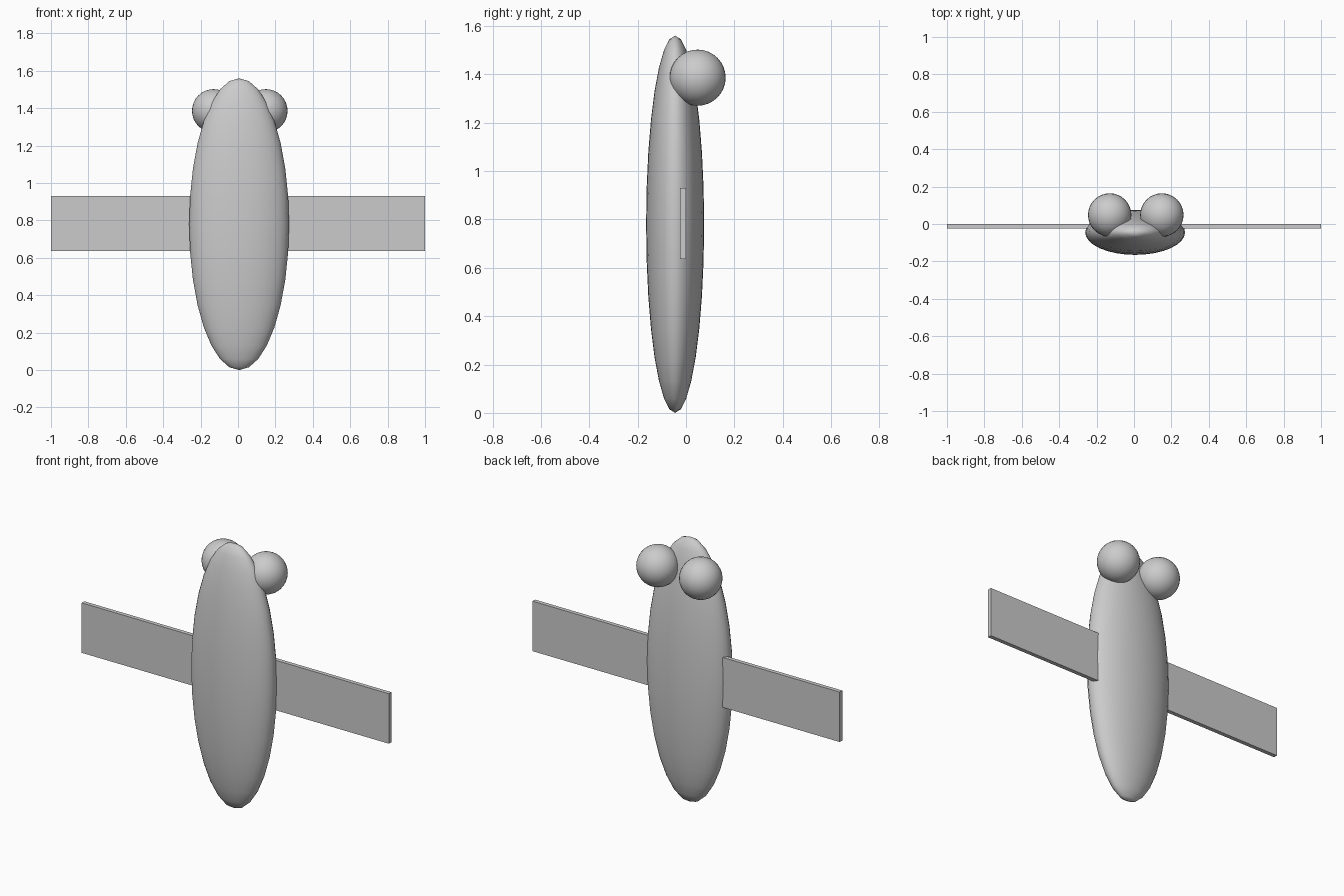
import bpy

cube = bpy.data.objects.get("Cube")
if cube:
    bpy.data.objects.remove(cube, do_unlink=True)

# Single plain grey finish
grey = bpy.data.materials.new("light_grey")
grey.use_nodes = True
COLOUR = (0.6, 0.6, 0.6, 1)
grey.diffuse_color = COLOUR
bsdf = next(n for n in grey.node_tree.nodes if n.type == "BSDF_PRINCIPLED")
bsdf.inputs["Base Color"].default_value = COLOUR


def finish(name, scale):
    """Name, scale and colour the newly added part."""
    obj = bpy.context.object
    obj.name = name
    obj.scale = scale
    bpy.ops.object.transform_apply(location=False, rotation=False, scale=True)
    obj.data.materials.append(grey)
    return obj


def ellipsoid(name, centre, radii):
    bpy.ops.mesh.primitive_uv_sphere_add(segments=32, ring_count=16, radius=1, location=centre)
    finish(name, radii)
    bpy.ops.object.shade_smooth()


# Long flattened body
ellipsoid("body", (0.006, -0.045, 0.78), (0.267, 0.12, 0.78))

# Round eyes at the back of the head
for side, x in (("right", -0.13), ("left", 0.149)):
    ellipsoid(side + "_eye", (x, 0.048, 1.386), (0.116, 0.116, 0.116))

# Thin straight wing passing through the body
bpy.ops.mesh.primitive_cube_add(size=1, location=(0, -0.013, 0.783))
finish("wings", (2, 0.024, 0.294))
